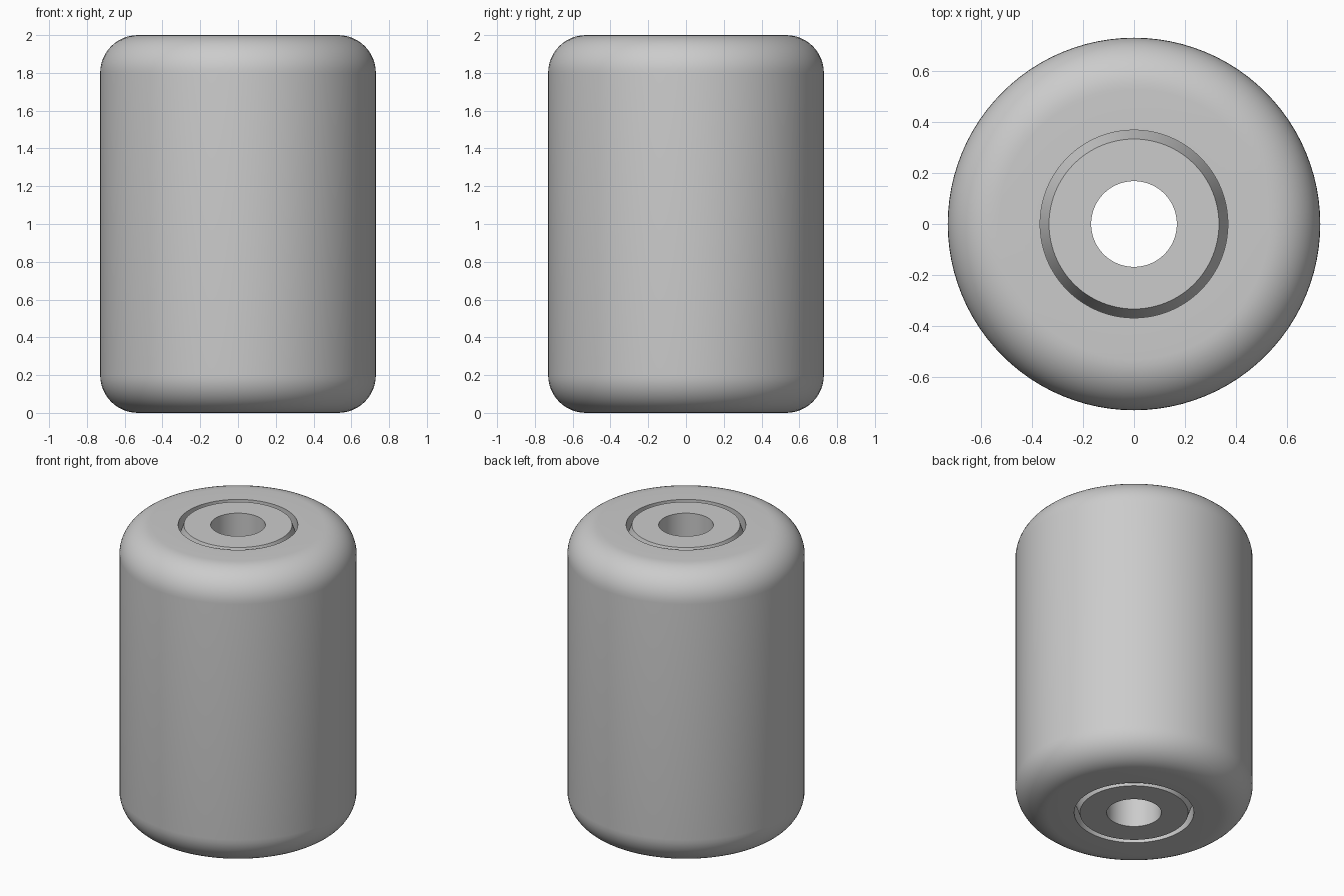
import bpy
import bmesh
import math

cube = bpy.data.objects.get("Cube")
if cube:
    bpy.data.objects.remove(cube, do_unlink=True)

HEIGHT = 2.0
SEGMENTS = 96

grey = bpy.data.materials.new("plain_grey")
grey.use_nodes = True
grey.diffuse_color = (0.6, 0.6, 0.6, 1)
grey.node_tree.nodes["Principled BSDF"].inputs["Base Color"].default_value = (0.6, 0.6, 0.6, 1)


def lathe(name, half):
    """Revolve a closed (radius, z) profile; half is its upper part, mirrored below."""
    profile = half + [(r, HEIGHT - z) for r, z in reversed(half)]
    bm = bmesh.new()
    verts = [bm.verts.new((r, 0, z)) for r, z in profile]
    edges = [bm.edges.new((v, verts[i - 1])) for i, v in enumerate(verts)]
    bmesh.ops.spin(bm, geom=verts + edges, cent=(0, 0, 0), axis=(0, 0, 1),
                   angle=math.tau, steps=SEGMENTS, use_merge=True)
    bmesh.ops.remove_doubles(bm, verts=bm.verts, dist=1e-5)
    bmesh.ops.recalc_face_normals(bm, faces=bm.faces)
    mesh = bpy.data.meshes.new(name)
    bm.to_mesh(mesh)
    bm.free()
    mesh.materials.append(grey)
    obj = bpy.data.objects.new(name, mesh)
    bpy.context.collection.objects.link(obj)
    bpy.ops.object.select_all(action="DESELECT")
    obj.select_set(True)
    bpy.context.view_layer.objects.active = obj
    bpy.ops.object.shade_smooth_by_angle(angle=math.radians(15))
    return obj


# Roller body: straight bore and rounded outer rims
bore, radius, fillet, steps = 0.368, 0.73, 0.2, 12
body = [(bore, HEIGHT)]
for i in range(steps + 1):
    a = math.pi / 2 * (1 - i / steps)
    body.append((radius - fillet + fillet * math.cos(a),
                 HEIGHT - fillet + fillet * math.sin(a)))
lathe("roller_body", body)

# Inner sleeve: through hole and steeply chamfered ends, flush with the body
hole, chamfer, depth = 0.168, 0.035, 0.1
lathe("inner_sleeve", [(hole, HEIGHT), (bore - chamfer, HEIGHT), (bore, HEIGHT - depth)])
